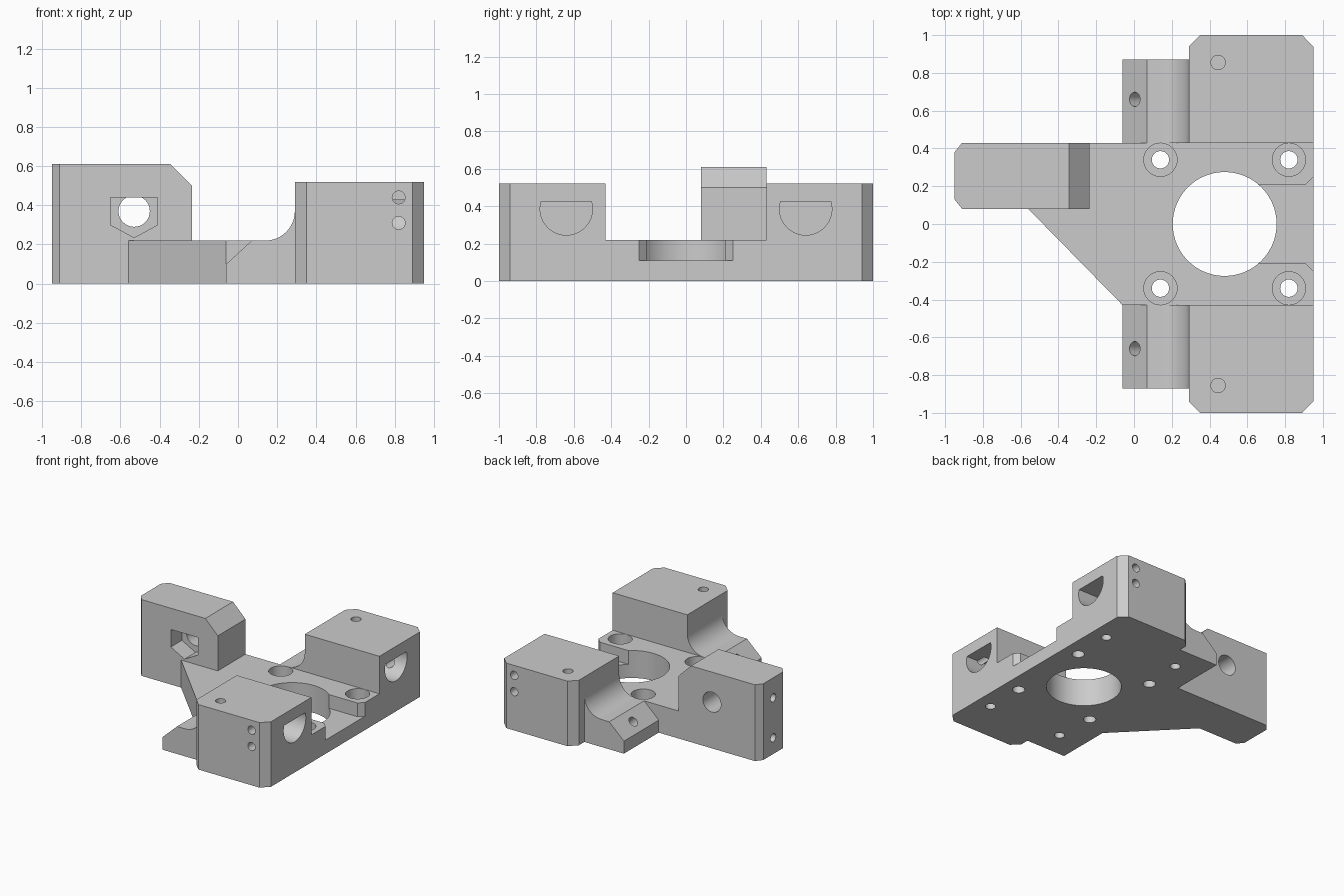
import bpy, bmesh
from math import sin, cos, pi, radians

if "Cube" in bpy.data.objects:
    bpy.data.objects.remove(bpy.data.objects["Cube"])

grey = bpy.data.materials.new("plain grey")
grey.use_nodes = True
grey.diffuse_color = (0.6, 0.6, 0.6, 1)
grey.node_tree.nodes["Principled BSDF"].inputs["Base Color"].default_value = (0.6, 0.6, 0.6, 1)


def prism(name, pts, axis, lo, hi):
    """Extrude a 2D profile along one axis from lo to hi."""
    place = {"x": lambda a, b, h: (h, a, b),
             "y": lambda a, b, h: (a, h, b),
             "z": lambda a, b, h: (a, b, h)}[axis]
    bm = bmesh.new()
    rings = [[bm.verts.new(place(a, b, h)) for a, b in pts] for h in (lo, hi)]
    bm.faces.new(rings[0])
    bm.faces.new(rings[1])
    for i in range(len(pts)):
        j = (i + 1) % len(pts)
        bm.faces.new((rings[0][i], rings[0][j], rings[1][j], rings[1][i]))
    bmesh.ops.recalc_face_normals(bm, faces=bm.faces)
    mesh = bpy.data.meshes.new(name)
    bm.to_mesh(mesh)
    bm.free()
    mesh.materials.append(grey)
    ob = bpy.data.objects.new(name, mesh)
    bpy.context.collection.objects.link(ob)
    return ob


def arc(a, b, r, start=0, end=360, n=32):
    full = end - start == 360
    steps = n if full else n + 1
    return [(a + r * cos(radians(start + (end - start) * i / n)),
             b + r * sin(radians(start + (end - start) * i / n))) for i in range(steps)]


def hole(name, a, b, r, axis, lo, hi, n=32):
    return prism(name, arc(a, b, r, n=n), axis, lo, hi)


def combine(body, tool, operation):
    mod = body.modifiers.new(tool.name, "BOOLEAN")
    mod.operation, mod.solver, mod.object = operation, "EXACT", tool
    bpy.context.view_layer.objects.active = body
    bpy.ops.object.modifier_apply(modifier=mod.name)
    bpy.data.objects.remove(tool)


# Base plate with diagonal edge
bracket = prism("motor_bracket", [(0.95, -0.43), (0.95, 0.43), (-0.3, 0.43), (-0.3, 0.08),
                                  (-0.56, 0.08), (-0.06, -0.43)], "z", 0, 0.22)
adds, cuts = [], []

# Upright arm: plan with clipped end corners, trimmed at its top inner corner
arm = prism("arm", [(-0.95, 0.13), (-0.91, 0.08), (-0.235, 0.08), (-0.235, 0.43),
                    (-0.91, 0.43), (-0.95, 0.38)], "z", 0, 0.61)
combine(arm, prism("arm_bevel", [(-0.345, 0.61), (-0.235, 0.5), (-0.1, 0.5), (-0.1, 0.7),
                                 (-0.345, 0.7)], "y", 0, 0.5), "DIFFERENCE")
adds.append(arm)

# Rod blocks and their filleted feet, front and back
foot = [(-0.06, 0), (-0.06, 0.1), (0.07, 0.22)] + arc(0.14, 0.37, 0.15, -90, 0, 12) + [(0.29, 0)]
for s in (-1, 1):
    adds.append(prism("rod_block", [(0.29, s * 0.43), (0.95, s * 0.43), (0.95, s * 0.94),
                                    (0.89, s), (0.35, s), (0.29, s * 0.94)], "z", 0, 0.52))
    adds.append(prism("foot", foot, "y", s * 0.43, s * 0.87))

    # D-shaped rod pocket, with flat ceiling
    cuts.append(prism("rod_pocket", arc(s * 0.64, 0.385, 0.14, 163, 377, 28), "x", 0.4, 1.1))
    # Side screw holes, top hole, underside holes
    for z in (0.31, 0.44):
        cuts.append(hole("side_hole", 0.82, z, 0.033, "y", s * 0.7, s * 1.1, 20))
    cuts.append(hole("top_hole", 0.445, s * 0.855, 0.038, "z", 0.3, 0.6, 24))
    for x in (0.16, 0.82):
        cuts.append(hole("underside_hole", x, s * 0.66, 0.038, "z", -0.1, 0.14, 20))
    # Hole square to the sloped toe
    toe = hole("toe_hole", 0, 0, 0.038, "z", -0.13, 0.1, 24)
    toe.rotation_euler = (0, -pi / 4, 0)
    toe.location = (0.003, s * 0.66, 0.16)
    bpy.context.view_layer.update()
    cuts.append(toe)
    # Counterbored motor screws
    for x in (0.14, 0.82):
        cuts.append(hole("screw_hole", x, s * 0.34, 0.046, "z", -0.1, 0.3, 24))
        cuts.append(hole("counterbore", x, s * 0.34, 0.088, "z", 0.11, 0.3))

# Motor bore and the shallow notch that opens to the right edge
cuts.append(hole("motor_bore", 0.48, 0, 0.275, "z", -0.1, 0.3, 64))
cuts.append(prism("notch", [(0.5, -0.21), (0.91, -0.21), (0.96, -0.26), (1.1, -0.26),
                            (1.1, 0.26), (0.96, 0.26), (0.91, 0.21), (0.5, 0.21)],
                  "z", 0.11, 0.3))

# Nut trap, through hole and end holes of the arm
cuts.append(hole("arm_hole", -0.53, 0.37, 0.08, "y", 0.2, 0.5))
cuts.append(prism("nut_trap", [(-0.65, 0.44), (-0.65, 0.3), (-0.53, 0.235), (-0.41, 0.3),
                               (-0.41, 0.44)], "y", 0, 0.22))
for z in (0.13, 0.45):
    cuts.append(hole("end_hole", 0.255, z, 0.033, "x", -1.1, -0.75, 20))

for tool in adds:
    combine(bracket, tool, "UNION")
for tool in cuts:
    combine(bracket, tool, "DIFFERENCE")

bpy.ops.object.select_all(action="DESELECT")
bracket.select_set(True)
bpy.context.view_layer.objects.active = bracket
bpy.ops.object.shade_smooth_by_angle(angle=radians(25))
